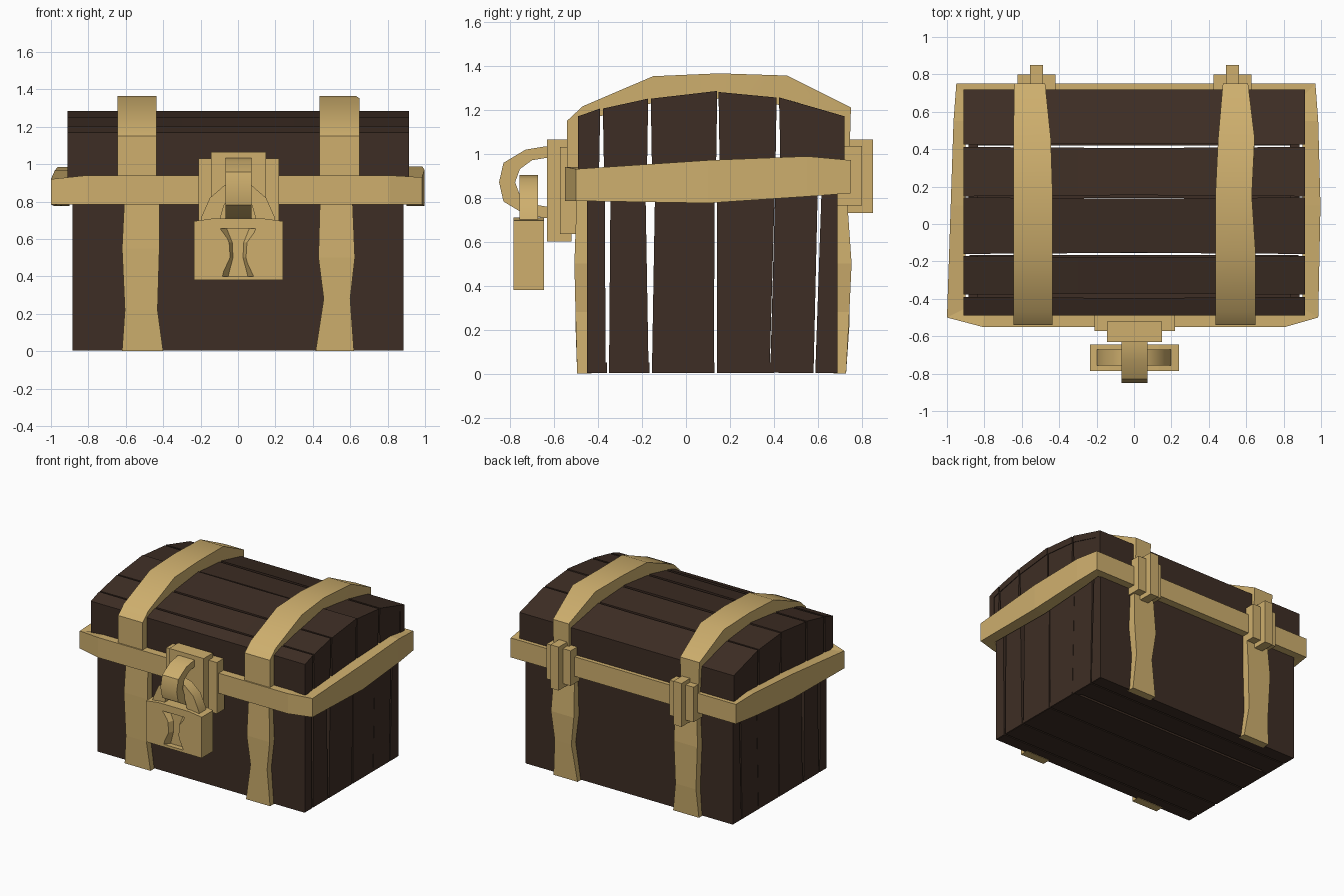
import bpy, bmesh, math
from mathutils import Vector

cube = bpy.data.objects.get("Cube")
if cube:
    bpy.data.objects.remove(cube, do_unlink=True)


def material(name, rgb):
    m = bpy.data.materials.new(name)
    m.use_nodes = True
    m.diffuse_color = (*rgb, 1)
    m.node_tree.nodes["Principled BSDF"].inputs["Base Color"].default_value = (*rgb, 1)
    return m


WOOD = material("dark wood", (0.048, 0.027, 0.018))
GOLD = material("brass", (0.62, 0.43, 0.155))


def loft(name, rings, mat, closed=False, smooth=False):
    """Bridge a list of equal-sized point rings into a solid."""
    bm = bmesh.new()
    vs = [[bm.verts.new(p) for p in ring] for ring in rings]
    n = len(vs[0])
    pairs = list(zip(vs, vs[1:])) + ([(vs[-1], vs[0])] if closed else [])
    for a, b in pairs:
        for i in range(n):
            j = (i + 1) % n
            bm.faces.new((a[i], a[j], b[j], b[i]))
    if not closed:
        bm.faces.new(vs[0])
        bm.faces.new(vs[-1])
    bmesh.ops.recalc_face_normals(bm, faces=bm.faces)
    me = bpy.data.meshes.new(name)
    bm.to_mesh(me)
    bm.free()
    me.materials.append(mat)
    ob = bpy.data.objects.new(name, me)
    bpy.context.collection.objects.link(ob)
    if smooth:
        bpy.ops.object.select_all(action='DESELECT')
        ob.select_set(True)
        bpy.context.view_layer.objects.active = ob
        bpy.ops.object.shade_smooth_by_angle(angle=math.radians(35))
    return ob


def along_x(name, yz, xs, mat):
    """Extrude a side profile between x positions."""
    return loft(name, [[(x, y, z) for y, z in yz] for x in xs], mat)


def box(name, x, y, z, mat):
    return along_x(name, [(y[0], z[0]), (y[1], z[0]), (y[1], z[1]), (y[0], z[1])], x, mat)


# Body: front and back panels, side boards and floor boards
SPLIT = 0.88
box("body_front_panel", (-0.885, 0.885), (-0.45, -0.40), (0.005, SPLIT), WOOD)
box("body_back_panel", (-0.885, 0.885), (0.64, 0.69), (0.005, SPLIT), WOOD)
# each board: low edge pair, high edge pair
boards = [(-0.45, -0.365, -0.45, -0.37), (-0.35, -0.17, -0.343, -0.185),
          (-0.155, 0.127, -0.14, 0.13), (0.14, 0.38, 0.14, 0.405),
          (0.383, 0.58, 0.407, 0.60), (0.588, 0.69, 0.618, 0.69)]
for i, (a, b, c, d) in enumerate(boards):
    for side, s in (("left", 1), ("right", -1)):
        along_x(f"body_{side}_board_{i + 1}",
                [(a, 0.005), (b, 0.005), (d, SPLIT), (c, SPLIT)], (s * 0.835, s * 0.885), WOOD)
for i, (a, b) in enumerate([(-0.45, -0.36), (-0.35, -0.165), (-0.155, 0.13),
                            (0.14, 0.40), (0.42, 0.58), (0.59, 0.69)]):
    box(f"floor_board_{i + 1}", (-0.88, 0.88), (a, b), (0.003, 0.05), WOOD)

# Lid: bowed top boards, end boards, front and back panels
lid = [(-0.49, 1.17, -0.39, 1.205), (-0.378, 1.205, -0.172, 1.25), (-0.16, 1.25, 0.142, 1.285),
       (0.148, 1.28, 0.412, 1.255), (0.424, 1.255, 0.72, 1.17)]
for i, (y0, z0, y1, z1) in enumerate(lid):
    rings = []
    for x, trim in ((-0.912, 0), (-0.3, 0.004), (0, 0.007), (0.3, 0.004), (0.915, 0)):
        a, b = y0 + trim * (i > 0), y1 - trim * (i < len(lid) - 1)
        rings.append([(x, a, z0), (x, b, z1), (x, b, z1 - 0.05), (x, a, z0 - 0.05)])
    loft(f"lid_top_board_{i + 1}", rings, WOOD)
    low0, low1 = y0 + 0.006 * (i > 0), y1 - 0.006 * (i < len(lid) - 1)
    for side, s in (("left", 1), ("right", -1)):
        along_x(f"lid_{side}_board_{i + 1}",
                [(low0, SPLIT), (low1, SPLIT), (y1, z1 - 0.004), (y0, z0 - 0.004)],
                (s * 0.86, s * 0.91), WOOD)
box("lid_front_panel", (-0.912, 0.915), (-0.49, -0.44), (SPLIT, 1.165), WOOD)
box("lid_back_panel", (-0.912, 0.915), (0.67, 0.72), (SPLIT, 1.165), WOOD)

# Rim band: outer x, y, inner x, y, low and high z at each corner
rim = [(-0.81, -0.55, -0.8, -0.45, 0.785, 0.94), (0.81, -0.55, 0.8, -0.45, 0.785, 0.94),
       (0.985, -0.5, 0.9, -0.45, 0.785, 0.93), (0.997, 0.1, 0.9, 0.1, 0.775, 0.97),
       (0.985, 0.55, 0.9, 0.55, 0.805, 0.988), (0.97, 0.75, 0.9, 0.68, 0.82, 0.97),
       (-0.95, 0.75, -0.9, 0.68, 0.82, 0.97), (-0.965, 0.55, -0.9, 0.55, 0.805, 0.985),
       (-0.98, 0.1, -0.9, 0.1, 0.775, 0.965), (-1.0, -0.5, -0.9, -0.45, 0.785, 0.92)]
loft("rim_band", [[(x, y, lo), (x, y, hi), (u, v, hi), (u, v, lo)]
                  for x, y, u, v, lo, hi in rim], GOLD, closed=True)

# Lid straps: outer y, z and inner y, z along the arch
arch = [(-0.54, 0.86, -0.46, 0.86), (-0.54, 1.15, -0.46, 1.14), (-0.47, 1.215, -0.43, 1.16),
        (-0.15, 1.352, -0.15, 1.23), (0.15, 1.365, 0.15, 1.25), (0.46, 1.355, 0.44, 1.22),
        (0.75, 1.21, 0.69, 1.15), (0.74, 0.86, 0.69, 0.86)]
edges = {"right": [(-0.645, -0.435)] * 5 + [(-0.645, -0.445), (-0.64, -0.475), (-0.62, -0.475)],
         "left": [(0.435, 0.65)] * 3 + [(0.435, 0.65), (0.435, 0.63), (0.45, 0.645),
                                        (0.475, 0.61), (0.475, 0.61)]}
for side, widths in edges.items():
    loft(f"lid_strap_{side}",
         [[(a, y, z), (b, y, z), (b, v, w), (a, v, w)]
          for (a, b), (y, z, v, w) in zip(widths, arch)], GOLD, smooth=True)

# Body straps with uneven hand-cut edges: z, low x, high x, bulge
cuts = {"left": [(0, 0.415, 0.62, 0), (0.28, 0.458, 0.60, 0.015),
                 (0.5, 0.43, 0.625, 0.025), (0.86, 0.44, 0.61, 0)],
        "right": [(0, -0.62, -0.40, 0), (0.22, -0.605, -0.43, 0.015),
                  (0.55, -0.62, -0.42, 0.02), (0.86, -0.605, -0.42, 0)]}
for side, rows in cuts.items():
    for place, face, back, d in (("front", -0.495, -0.43, -0.5), ("back", 0.728, 0.67, 1)):
        loft(f"body_strap_{place}_{side}",
             [[(a, face + d * g, z), (b, face + d * g, z), (b, back, z), (a, back, z)]
              for z, a, b, g in rows], GOLD)

# Hinges
for side, x in (("left", 0.526), ("right", -0.522)):
    box(f"hinge_plate_{side}", (x - 0.102, x + 0.102), (0.69, 0.80), (0.765, 1.035), GOLD)
    box(f"hinge_pin_{side}", (x - 0.035, x + 0.035), (0.72, 0.85), (0.73, 1.065), GOLD)

# Lock plates
box("lock_back_plate", (-0.212, 0.22), (-0.572, -0.48), (0.635, 1.03), GOLD)
box("lock_front_plate", (-0.145, 0.15), (-0.632, -0.52), (0.60, 1.065), GOLD)

# Hasp loop: half profile of outer and inner points mirrored about its middle height
mid = 0.87
half = [(-0.60, 0.165, -0.60, 0.112), (-0.64, 0.163, -0.64, 0.11), (-0.73, 0.148, -0.70, 0.10),
        (-0.83, 0.088, -0.755, 0.06)]
loop = ([(y, mid + z, v, mid + w) for y, z, v, w in half] + [(-0.85, mid, -0.777, mid)]
        + [(y, mid - z, v, mid - w) for y, z, v, w in reversed(half)])
loft("hasp_loop", [[(-0.066, y, z), (0.072, y, z), (0.072, v, w), (-0.066, v, w)]
                   for y, z, v, w in loop], GOLD, smooth=True)

# Padlock shackle
leg = [(0.205, 0.66, 0.10, 0.66), (0.195, 0.72, 0.095, 0.71), (0.15, 0.82, 0.075, 0.78),
       (0.075, 0.885, 0.04, 0.825)]
bow = ([(-x, z, -u, w) for x, z, u, w in leg] + [(0, 0.902, 0, 0.84)] + leg[::-1])
loft("padlock_shackle", [[(x, -0.757, z), (x, -0.672, z), (u, -0.672, w), (u, -0.757, w)]
                         for x, z, u, w in bow], GOLD, smooth=True)

# Padlock body with a carved hourglass keyhole
outline = [(-0.235, 0.38), (0.24, 0.38), (0.24, 0.695), (0.13, 0.71), (-0.13, 0.71), (-0.235, 0.695)]
body = loft("padlock_body", [[(x, y, z) for x, z in outline] for y in (-0.785, -0.645)], GOLD)
waist = [(0.088, 0.40), (0.045, 0.50), (0.05, 0.58), (0.10, 0.655)]
hole = [(-x, z) for x, z in waist] + waist[::-1]
cutter = loft("keyhole_cutter", [[(x * k, y, z) for x, z in hole]
                                 for y, k in ((-0.80, 1.08), (-0.745, 0.6))], GOLD)
cutter.hide_render = True
cutter.hide_set(True)
cutter.display_type = 'WIRE'
cut = body.modifiers.new("keyhole", 'BOOLEAN')
cut.operation = 'DIFFERENCE'
cut.solver = 'EXACT'
cut.object = cutter
